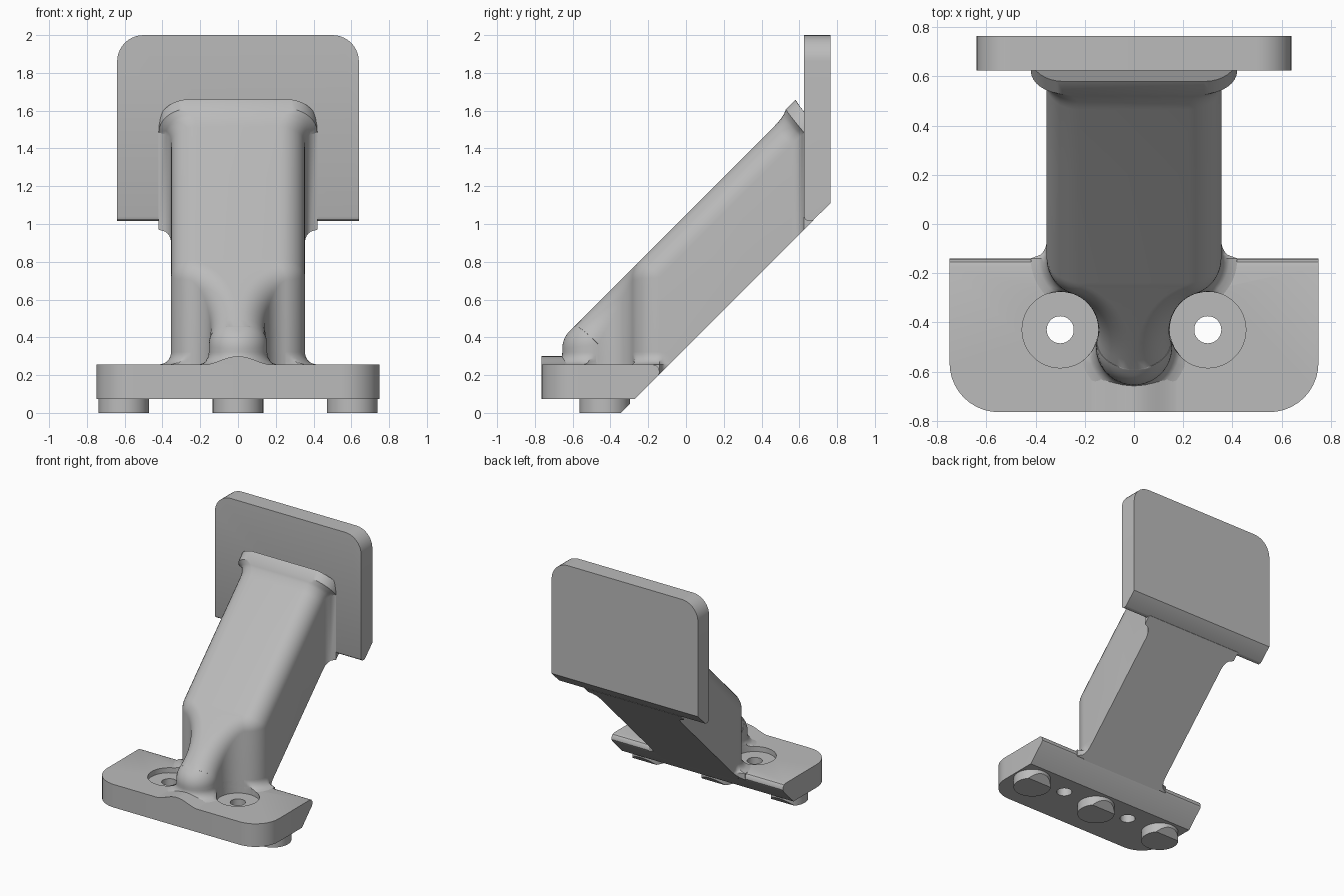
import bpy, bmesh
from math import cos, sin, radians, sqrt, pi, hypot
from mathutils import Vector

cube = bpy.data.objects.get("Cube")
if cube:
    bpy.data.objects.remove(cube, do_unlink=True)

grey = bpy.data.materials.new("plain grey")
grey.use_nodes = True
COLOUR = (0.5, 0.5, 0.5, 1)
grey.diffuse_color = COLOUR
for node in grey.node_tree.nodes:
    if node.type == 'BSDF_PRINCIPLED':
        node.inputs["Base Color"].default_value = COLOUR

SLOPE = 0.345            # underside plane: z = y + SLOPE
TOP = 1.05               # upper arm plane: z = y + TOP
HOLE_X, HOLE_Y, BORE = 0.3, -0.43, 0.155
HALF = 0.355             # half width of the arm
FILLET = 0.065


def finish(name, bm):
    bmesh.ops.remove_doubles(bm, verts=bm.verts, dist=1e-5)
    bmesh.ops.recalc_face_normals(bm, faces=bm.faces)
    mesh = bpy.data.meshes.new(name)
    bm.to_mesh(mesh)
    bm.free()
    mesh.materials.append(grey)
    ob = bpy.data.objects.new(name, mesh)
    bpy.context.scene.collection.objects.link(ob)
    return ob


def prism(name, points, place, a, b):
    """Closed outline swept from a to b; place maps (u, v, h) to xyz."""
    bm = bmesh.new()
    ends = [[bm.verts.new(place(u, v, h)) for u, v in points] for h in (a, b)]
    n = len(points)
    bm.faces.new(ends[0])
    bm.faces.new(ends[1][::-1])
    for i in range(n):
        j = (i + 1) % n
        bm.faces.new((ends[0][i], ends[0][j], ends[1][j], ends[1][i]))
    return finish(name, bm)


def cylinder(name, x, y, r, a, b):
    ring = [(x + r * cos(2 * pi * i / 48), y + r * sin(2 * pi * i / 48)) for i in range(48)]
    return prism(name, ring, along_z, a, b)


def along_x(u, v, h): return (h, u, v)
def along_y(u, v, h): return (u, h, v)
def along_z(u, v, h): return (u, v, h)


def boolean(ob, cutter, operation):
    mod = ob.modifiers.new("cut", 'BOOLEAN')
    mod.operation, mod.object, mod.solver = operation, cutter, 'EXACT'
    bpy.context.view_layer.objects.active = ob
    bpy.ops.object.modifier_apply(modifier=mod.name)
    bpy.data.objects.remove(cutter, do_unlink=True)


def arc(cx, cy, r, start, end, steps=10):
    angles = [radians(start + (end - start) * i / steps) for i in range(steps + 1)]
    return [(cx + r * cos(a), cy + r * sin(a)) for a in angles]


def smooth(ob):
    bpy.ops.object.select_all(action='DESELECT')
    ob.select_set(True)
    bpy.context.view_layer.objects.active = ob
    bpy.ops.object.shade_smooth_by_angle(angle=radians(30))


def half_outline(d, side_ys):
    """Right half of the arm's plan inset by d, as (x, y, normal x, normal y)."""
    pts = []
    for cx, cy, r, start, end, sign in ((0, -0.5, 0.155, -90, 13, 1),
                                        (HOLE_X, HOLE_Y, BORE, 193, 108, -1),
                                        (0.205, -0.14, 0.15, -72, 0, 1)):
        path = arc(cx, cy, r - sign * d, start, end, 12)
        ways = arc(0, 0, sign, start, end, 12)
        pts += [p + w for p, w in zip(path, ways)]
    return pts + [(HALF - d, y, 1, 0) for y in side_ys]


def loft(name, ribs):
    """Skin right-hand ribs and their mirror images into a closed body."""
    bm = bmesh.new()
    rows = [[bm.verts.new(p) for p in rib] +
            [bm.verts.new((-p[0], p[1], p[2])) for p in rib[::-1]] for rib in ribs]
    n = len(rows[0])
    for low, high in zip(rows, rows[1:]):
        for i in range(n):
            j = (i + 1) % n
            bm.faces.new((low[i], low[j], high[j], high[i]))
    bm.faces.new(rows[-1])
    bmesh.ops.remove_doubles(bm, verts=bm.verts, dist=1e-5)
    bmesh.ops.dissolve_degenerate(bm, edges=bm.edges, dist=1e-5)
    return finish(name, bm)


def flare(t):
    """Concave quarter round: 0 at t = 0, FILLET at t = 1."""
    t = min(max(t, 0), 1)
    return FILLET * (1 - sqrt(1 - t * t))


# Base plate: plan outline with round front corners, cut to the side profile
plan = arc(0.55, -0.565, 0.2, 0, -90) + arc(-0.55, -0.565, 0.2, -90, -180)
base = prism("base_plate", plan + [(-0.75, 0), (0.75, 0)], along_z, 0, 0.5)
side = [(-0.9, 0.073), (-0.272, 0.073), (-0.147, 0.198), (-0.14, 0.213),
        (-0.143, 0.234), (-0.154, 0.249), (-0.172, 0.255), (-0.9, 0.255)]
boolean(base, prism("side_cut", side, along_x, -1, 1), 'INTERSECT')
for s in (-1, 1):
    boolean(base, cylinder("bore", s * HOLE_X, HOLE_Y, BORE, 0.215, 0.4), 'DIFFERENCE')
    boolean(base, cylinder("hole", s * HOLE_X, HOLE_Y, 0.055, 0, 0.4), 'DIFFERENCE')
smooth(base)

# Upright plate: round top corners and a sloping lower edge
front = arc(0.5, 1.86, 0.14, 0, 90) + arc(-0.5, 1.86, 0.14, 90, 180)
plate = prism("upright_plate", front + [(-0.64, 0.9), (0.64, 0.9)], along_y, 0.5, 0.9)
side = [(0.765, 2.1), (0.625, 2.1), (0.625, 1.04), (0.63, 1.026),
        (0.642, 1.017), (0.658, 1.016), (0.673, 1.02), (0.765, 1.11)]
boolean(plate, prism("side_cut", side, along_x, -1, 1), 'INTERSECT')
smooth(plate)

# Sloping arm: walls, a rolling-ball rounded upper edge and a flared top end
BALL = 0.135
end_ys = [0.3] + [0.56 + FILLET * i / 6 for i in range(7)] + [0.675]
up = Vector((0, -1, 1)).normalized()
ribs = []
for (x, y, nx, ny), (cx, cy, _, _) in zip(half_outline(0, end_ys), half_outline(BALL, end_ys)):
    out = flare((y - 0.56) / FILLET) if y > 0.5 else 0
    centre = Vector((cx + out, cy, cy + TOP - BALL * sqrt(2)))
    rib = [Vector((x + out, y, max(y + SLOPE, 0.15)))]
    for i in range(9):
        t = i / 8
        wall = Vector((nx, ny, 0))
        angle = wall.angle(up)
        normal = (wall * sin((1 - t) * angle) + up * sin(t * angle)) / sin(angle)
        rib.append(centre + normal * BALL + Vector((0, 0, out * 0.45 * t)))
    ribs.append(rib)
smooth(loft("arm", ribs))

# Fillet where the arm meets the base, kept clear of the screw bores
ribs = []
for x, y, nx, ny in half_outline(0, [-0.125, -0.11, -0.09, -0.07]):
    fade = 1 - sqrt(1 - min(max((-0.07 - y) / 0.07, 0), 1) ** 2)
    fade = 1 if y <= -0.14 else fade
    rib = []
    for i in range(-1, 9):
        t = max(i, 0) / 8
        z = 0.2 if i < 0 else 0.255 + FILLET * t
        out = flare(1 - t) * fade
        px, py = x + nx * out, y + ny * out
        gap = hypot(px - HOLE_X, py - HOLE_Y)
        if gap < BORE:
            px = HOLE_X + (px - HOLE_X) * BORE / gap
            py = HOLE_Y + (py - HOLE_Y) * BORE / gap
        rib.append(Vector((px, py, max(z, py + SLOPE))))
    ribs.append(rib)
smooth(loft("arm_foot_fillet", ribs))

# Low ridge running from the arm's nose to the front edge
bell = [(0.19 * i / 12, 0.254 + 0.046 * cos(pi * i / 24) ** 2) for i in range(-12, 13)]
smooth(prism("front_ridge", bell + [(0.19, 0.2), (-0.19, 0.2)], along_y, -0.765, -0.57))

# Locating pegs, trimmed by the sloping underside
for name, x in (("left_peg", 0.605), ("middle_peg", 0), ("right_peg", -0.605)):
    peg = cylinder(name, x, HOLE_Y, 0.134, 0, 0.1)
    bm = bmesh.new()
    bm.from_mesh(peg.data)
    bmesh.ops.bisect_plane(bm, geom=bm.verts[:] + bm.edges[:] + bm.faces[:],
                           plane_co=(0, -SLOPE, 0), plane_no=(0, 1, -1), clear_outer=True)
    bmesh.ops.holes_fill(bm, edges=bm.edges, sides=0)
    bm.to_mesh(peg.data)
    bm.free()
    smooth(peg)
